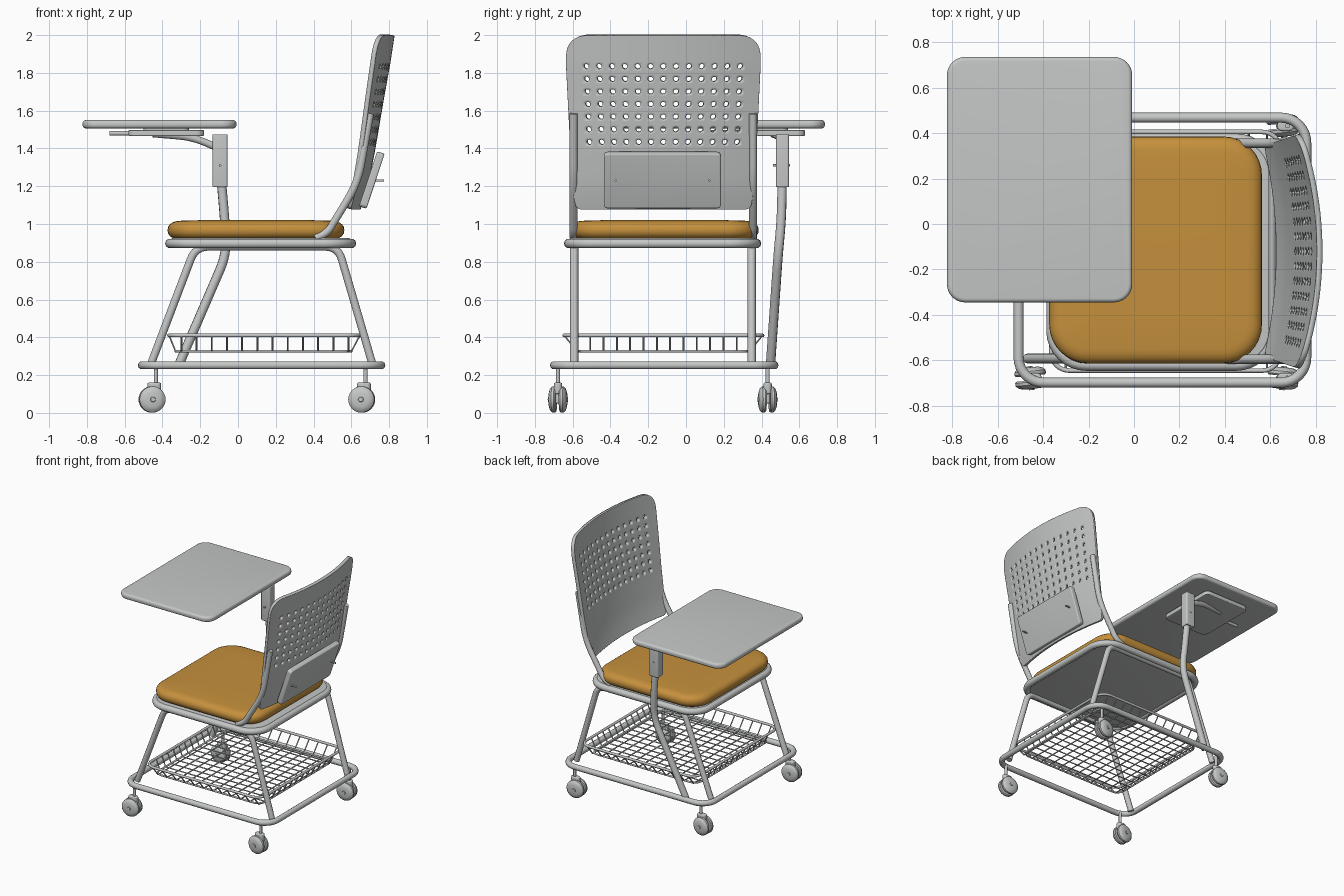
import bpy, bmesh, math
from mathutils import Matrix, Vector

if "Cube" in bpy.data.objects:
    bpy.data.objects.remove(bpy.data.objects["Cube"])

CY = -0.12  # chair centre line in y


def material(name, col):
    m = bpy.data.materials.new(name)
    m.diffuse_color = (*col, 1)
    m.use_nodes = True
    m.node_tree.nodes["Principled BSDF"].inputs["Base Color"].default_value = m.diffuse_color
    return m


GREY = material("light grey", (0.56, 0.57, 0.57))
OCHRE = material("ochre", (0.56, 0.28, 0.045))


def finish(name, mesh, mat=GREY, angle=35):
    ob = bpy.data.objects.new(name, mesh)
    bpy.context.collection.objects.link(ob)
    mesh.materials.clear()
    mesh.materials.append(mat)
    bpy.ops.object.select_all(action='DESELECT')
    ob.select_set(True)
    bpy.context.view_layer.objects.active = ob
    bpy.ops.object.shade_smooth_by_angle(angle=math.radians(angle))
    return ob


def fillet(pts, r, n=6):
    """Round the inner corners of a polyline."""
    pts = [Vector(p) for p in pts]
    out = [pts[0]]
    for a, b, c in zip(pts, pts[1:], pts[2:]):
        d1, d2 = a - b, c - b
        k = min(r, d1.length * 0.49, d2.length * 0.49)
        p, q = b + d1.normalized() * k, b + d2.normalized() * k
        out += [p.lerp(b, t / n).lerp(b.lerp(q, t / n), t / n) for t in range(n + 1)]
    return out + [pts[-1]]


def tubes(name, paths, radius, closed=False, res=3):
    """One mesh made of round tubes along polylines."""
    cu = bpy.data.curves.new(name, 'CURVE')
    cu.dimensions = '3D'
    cu.bevel_depth, cu.bevel_resolution, cu.use_fill_caps = radius, res, True
    for path in paths:
        sp = cu.splines.new('POLY')
        sp.points.add(len(path) - 1)
        for p, co in zip(sp.points, path):
            p.co = (*co, 1)
        sp.use_cyclic_u = closed
    tmp = bpy.data.objects.new(name + "_tmp", cu)
    bpy.context.collection.objects.link(tmp)
    bpy.context.view_layer.update()
    dg = bpy.context.evaluated_depsgraph_get()
    mesh = bpy.data.meshes.new_from_object(tmp.evaluated_get(dg))
    bpy.data.objects.remove(tmp)
    return finish(name, mesh, angle=50)


def rrect(x0, x1, y0, y1, r, z=0, n=8):
    """Rounded rectangle outline."""
    out = []
    for i, (cx, cy) in enumerate([(x1 - r, y1 - r), (x0 + r, y1 - r), (x0 + r, y0 + r), (x1 - r, y0 + r)]):
        for k in range(n + 1):
            a = math.pi / 2 * (i + k / n)
            out.append(Vector((cx + r * math.cos(a), cy + r * math.sin(a), z)))
    return out


def slab(name, x0, x1, y0, y1, r, rings, mat=GREY, matrix=None):
    """Rounded block: rings are (inset, z) from bottom to top."""
    bm = bmesh.new()
    loops = [[bm.verts.new(p) for p in rrect(x0 + i, x1 - i, y0 + i, y1 - i, max(r - i, 0.004), z)]
             for i, z in rings]
    for a, b in zip(loops, loops[1:]):
        for k in range(len(a)):
            j = (k + 1) % len(a)
            bm.faces.new((a[k], a[j], b[j], b[k]))
    bm.faces.new(loops[0][::-1])
    bm.faces.new(loops[-1])
    if matrix:
        bm.transform(matrix)
    mesh = bpy.data.meshes.new(name)
    bm.to_mesh(mesh)
    return finish(name, mesh, mat)


def soft(z0, z1, r, n=5):
    """Ring profile with rounded lower and upper edges."""
    q = [math.pi / 2 * k / n for k in range(n + 1)]
    return ([(r - r * math.sin(a), z0 + r - r * math.cos(a)) for a in q] +
            [(r - r * math.cos(a), z1 - r + r * math.sin(a)) for a in q])


def lathe_y(name, profile, loc, rot=0, n=32):
    """Spin (offset, radius) points about the y axis."""
    bm = bmesh.new()
    rings = [[bm.verts.new((r * math.cos(2 * math.pi * k / n), o, r * math.sin(2 * math.pi * k / n)))
              for k in range(n)] for o, r in profile]
    for a, b in zip(rings, rings[1:]):
        for k in range(n):
            bm.faces.new((a[k], a[k - 1], b[k - 1], b[k]))
    bm.faces.new(rings[0])
    bm.faces.new(rings[-1])
    bmesh.ops.recalc_face_normals(bm, faces=bm.faces)
    bm.transform(Matrix.Translation(loc) @ Matrix.Rotation(rot, 4, 'Z'))
    mesh = bpy.data.meshes.new(name)
    bm.to_mesh(mesh)
    return finish(name, mesh)


# Base frame and legs
tubes("base_frame", [rrect(-0.508, 0.758, -0.698, 0.468, 0.11, 0.252)], 0.022, True)
for side, y in (("right", CY - 0.472), ("left", CY + 0.468)):
    tubes("leg_loop_" + side, [fillet([(-0.468, y, 0.24), (-0.225, y, 0.88), (0.53, y, 0.88),
                                       (0.717, y, 0.24)], 0.07)], 0.022)

# Casters
WHEEL = [(0.010, 0.02), (0.010, 0.064), (0.017, 0.070), (0.030, 0.069), (0.041, 0.058), (0.047, 0.04),
         (0.048, 0.014), (0.053, 0.012), (0.053, 0.002)]
for i, (x, y, rot) in enumerate([(-0.455, -0.678, 0.1), (0.655, -0.678, -0.1),
                                 (-0.455, 0.432, -0.1), (0.655, 0.432, 0.1)]):
    for s in (1, -1):
        lathe_y(f"caster_wheel_{i}_{s}", [(s * o, r) for o, r in WHEEL], (x, y, 0.071), rot)
    slab(f"caster_fork_{i}", x - 0.025, x + 0.048, y - 0.022, y + 0.022, 0.02, soft(0.10, 0.16, 0.008))
    slab(f"caster_hub_{i}", x - 0.03, x + 0.03, y - 0.012, y + 0.012, 0.01, soft(0.05, 0.12, 0.004))
    tubes(f"caster_stem_{i}", [[(x + 0.02, y, 0.14), (x + 0.02, y, 0.25)]], 0.011)

# Wire basket
tubes("basket_rim", [rrect(-0.365, 0.645, -0.645, 0.405, 0.08, 0.41)], 0.010, True)
tubes("basket_floor_rim", [rrect(-0.33, 0.60, -0.575, 0.335, 0.06, 0.327)], 0.007, True)
wires = []
for k in range(12):
    x = -0.30 + k * 0.0805
    wires.append([(x, -0.645, 0.41), (x, -0.575, 0.325), (x, 0.335, 0.325), (x, 0.405, 0.41)])
for k in range(12):
    y = -0.507 + k * 0.0705
    wires.append([(-0.365, y, 0.41), (-0.33, y, 0.325), (0.60, y, 0.325), (0.645, y, 0.41)])
tubes("basket_wires", wires, 0.005, res=1)

# Seat
tubes("seat_ring", [rrect(-0.36, 0.60, -0.62, 0.372, 0.15, 0.897)], 0.026, True)
slab("seat_pan", -0.355, 0.595, -0.615, 0.367, 0.145, soft(0.882, 0.925, 0.008))
slab("seat_cushion", -0.373, 0.563, -0.613, 0.385, 0.17,
     [(0.03, 0.915)] + [(0.045 * (1 - math.sin(a)) + 0.0, 0.967 - 0.045 * math.cos(a))
                        for a in (0.3, 0.8, 1.2, 1.57)] +
     [(0.065 * (1 - math.cos(a)), 0.972 + 0.045 * math.sin(a)) for a in (0.3, 0.6, 0.9, 1.2, 1.57)] +
     [(0.2, 1.021)], OCHRE)

# Backrest supports
for side, y in (("right", CY - 0.475), ("left", CY + 0.475)):
    tubes("back_support_" + side, [fillet([(0.41, y, 0.925), (0.475, y, 0.955), (0.635, y, 1.22),
                                           (0.70, y, 1.585)], 0.1)], 0.021)


# Perforated curved backrest
def interp(z, table):
    for (a, p), (b, q) in zip(table, table[1:]):
        if z <= b:
            return p + (q - p) * (z - a) / (b - a)
    return table[-1][1]


EDGE_X = [(1.08, 0.56), (1.18, 0.592), (1.39, 0.63), (1.66, 0.67), (1.85, 0.70), (2.0, 0.72)]
HALF_W = [(1.08, 0.465), (1.3, 0.485), (1.85, 0.512), (2.0, 0.512)]
cols = [-0.512, -0.505, -0.47] + [(k - 6) * 0.0677 + s for k in range(13) for s in (-0.0145, 0.0145)] + [0.47, 0.505, 0.512]
rows = [1.08, 1.088, 1.11, 1.2, 1.3, 1.38] + [1.435 + k * 0.0667 + s for k in range(7) for s in (-0.0145, 0.0145)]
rows += [1.89, 1.93, 1.96, 1.982, 1.995, 2.0]
bm = bmesh.new()
grid = []
for z in rows:
    w = interp(z, HALF_W)
    for d, r in ((2.0 - z, 0.1), (z - 1.08, 0.03)):  # rounded corners
        if d < r:
            w -= r - math.sqrt(r * r - (r - d) ** 2)
    bulge = 0.065 + 0.02 * (z - 1.08) / 0.92
    grid.append([bm.verts.new((interp(z, EDGE_X) + 0.012 + bulge * (1 - (c / 0.512 * w / 0.512) ** 2),
                               CY + c / 0.512 * w, z)) for c in cols])
for j in range(len(rows) - 1):
    for i in range(len(cols) - 1):
        if 6 <= j <= 18 and j % 2 == 0 and 3 <= i <= 27 and i % 2 == 1:
            continue  # hole
        bm.faces.new((grid[j][i], grid[j][i + 1], grid[j + 1][i + 1], grid[j + 1][i]))
mesh = bpy.data.meshes.new("backrest")
bm.to_mesh(mesh)
back = finish("backrest", mesh)
sub = back.modifiers.new("round", 'SUBSURF')
sub.levels = sub.render_levels = 2
sol = back.modifiers.new("thickness", 'SOLIDIFY')
sol.thickness, sol.offset = 0.025, 0

# Rear panel on the backrest with two screws
tilt = Matrix(((0, 0.314, 0.949, 0.717), (1, 0, 0, -0.125), (0, 0.949, -0.314, 1.23), (0, 0, 0, 1)))
slab("back_panel", -0.31, 0.31, -0.153, 0.153, 0.02, soft(-0.03, 0.012, 0.008), matrix=tilt)
tubes("panel_screws", [[(0.72, y, 1.23), (0.772, y, 1.23)] for y in (-0.372, 0.124)], 0.006)

# Writing tablet with its post, joint block and bracket
tubes("tablet_post", [fillet([(-0.315, 0.447, 0.25), (-0.06, 0.488, 0.84), (-0.07, 0.505, 1.02),
                              (-0.09, 0.51, 1.25)], 0.12)], 0.025)
slab("tablet_joint", -0.135, -0.055, 0.476, 0.546, 0.012, soft(1.195, 1.475, 0.006))
tubes("joint_screw", [[(-0.095, 0.46, 1.31), (-0.095, 0.55, 1.31)]], 0.007)
tubes("tablet_bracket", [fillet([(-0.10, 0.51, 1.40), (-0.24, 0.50, 1.46), (-0.45, 0.46, 1.478)], 0.1)], 0.02)
slab("tablet_mount", -0.58, -0.18, 0.13, 0.63, 0.04, soft(1.466, 1.497, 0.006))
tubes("tablet_rail", [[(-0.68, 0.38, 1.48), (-0.3, 0.38, 1.48)]], 0.012)
slab("tablet_spacer", -0.5, -0.26, 0.22, 0.54, 0.03, soft(1.49, 1.515, 0.004))
slab("tablet", -0.823, -0.008, -0.345, 0.735, 0.08, soft(1.506, 1.55, 0.018))
